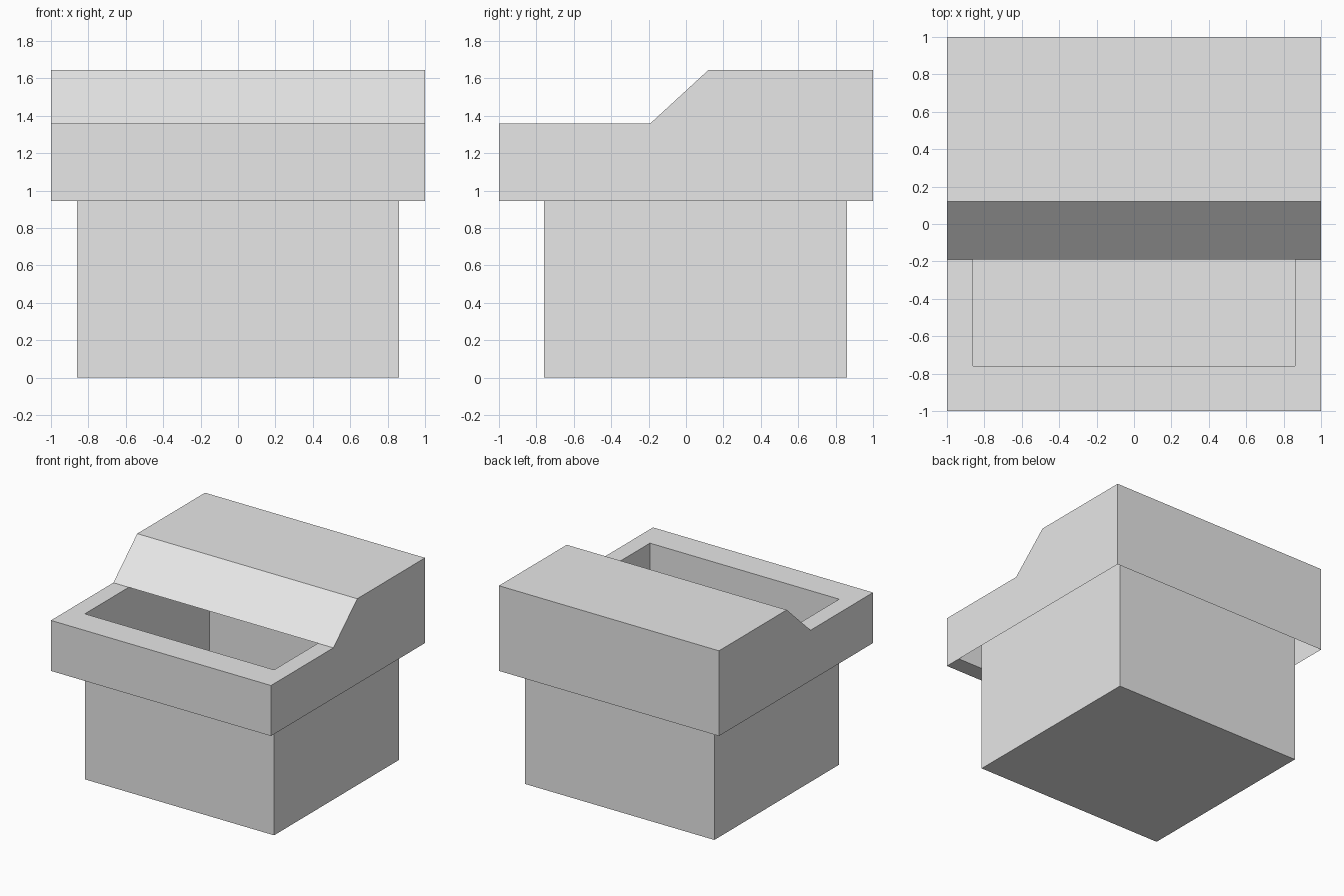
import bpy
import bmesh

default_cube = bpy.data.objects.get("Cube")
if default_cube:
    bpy.data.objects.remove(default_cube, do_unlink=True)

# One plain grey for the whole model
grey = bpy.data.materials.new("light grey")
grey.use_nodes = True
grey.diffuse_color = (0.8, 0.8, 0.8, 1)
grey.node_tree.nodes["Principled BSDF"].inputs["Base Color"].default_value = (0.8, 0.8, 0.8, 1)

# Main levels and edges
FLOOR, SKIRT, RIM, ROOF = 0, 0.945, 1.36, 1.645
HALF, WALL = 1.0, 0.86
TUB_FRONT, LIP_BACK = -0.76, -0.86
SLOPE_FOOT, SLOPE_TOP = -0.19, 0.12


def finish(name, bm):
    mesh = bpy.data.meshes.new(name)
    bm.to_mesh(mesh)
    bm.free()
    mesh.materials.append(grey)
    bpy.context.collection.objects.link(bpy.data.objects.new(name, mesh))


def face(bm, *points):
    return bm.faces.new([bm.verts.new(p) for p in points])


def side_wall(bm, x, outline):
    """Upright face at x and its mirror image, from a y-z outline."""
    face(bm, *[(x, y, z) for y, z in outline])
    face(bm, *[(-x, y, z) for y, z in reversed(outline)])


def cross_strip(bm, half, start, end):
    """Full-width face between two y-z points."""
    (y0, z0), (y1, z1) = start, end
    face(bm, (-half, y0, z0), (half, y0, z0), (half, y1, z1), (-half, y1, z1))


# Top edge shared by the hood and the tub walls below it
slope = [(SLOPE_FOOT, RIM), (SLOPE_TOP, ROOF)]

# Hood: thin skin, open underneath, with a sloped step
hood = bmesh.new()
side_wall(hood, HALF, [(-HALF, SKIRT), (HALF, SKIRT), (HALF, ROOF)]
          + slope[::-1] + [(-HALF, RIM)])
cross_strip(hood, HALF, (-HALF, SKIRT), (-HALF, RIM))
cross_strip(hood, HALF, *slope)
cross_strip(hood, HALF, slope[1], (HALF, ROOF))
cross_strip(hood, HALF, (HALF, ROOF), (HALF, SKIRT))

# Flat rim around the opening
cross_strip(hood, HALF, (-HALF, RIM), (TUB_FRONT, RIM))
for s in (-1, 1):
    corners = [(s * WALL, TUB_FRONT, RIM), (s * HALF, TUB_FRONT, RIM),
               (s * HALF, SLOPE_FOOT, RIM), (s * WALL, SLOPE_FOOT, RIM)]
    face(hood, *corners[::s])

# Thick front lip under the rim
cross_strip(hood, HALF, (LIP_BACK, SKIRT), (-HALF, SKIRT))
cross_strip(hood, HALF, (LIP_BACK, RIM), (LIP_BACK, SKIRT))
bmesh.ops.remove_doubles(hood, verts=hood.verts, dist=0.0001)
finish("hood", hood)

# Tub: hollow base whose walls rise to the hood
tub = bmesh.new()
side_wall(tub, WALL, [(TUB_FRONT, FLOOR), (WALL, FLOOR), (WALL, ROOF)]
          + slope[::-1] + [(TUB_FRONT, RIM)])
cross_strip(tub, WALL, (TUB_FRONT, FLOOR), (TUB_FRONT, RIM))
cross_strip(tub, WALL, (WALL, ROOF), (WALL, FLOOR))
cross_strip(tub, WALL, (WALL, FLOOR), (TUB_FRONT, FLOOR))
bmesh.ops.remove_doubles(tub, verts=tub.verts, dist=0.0001)
finish("tub", tub)
